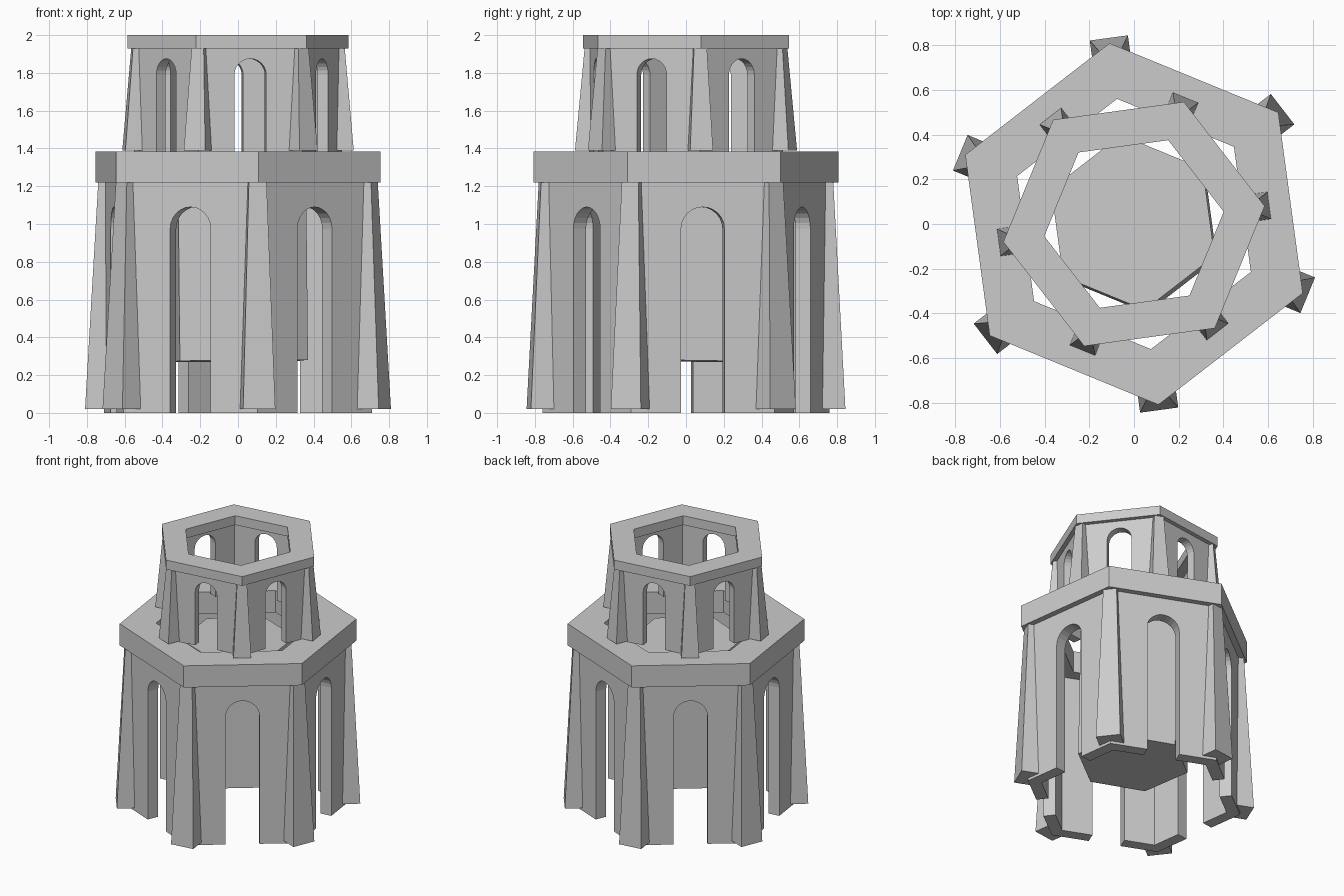
import bpy, bmesh
from math import sin, cos, pi, radians
from mathutils import Matrix

if "Cube" in bpy.data.objects:
    bpy.data.objects.remove(bpy.data.objects["Cube"])


def make(name, bm):
    bmesh.ops.remove_doubles(bm, verts=bm.verts, dist=1e-4)
    bmesh.ops.recalc_face_normals(bm, faces=bm.faces)
    mesh = bpy.data.meshes.new(name)
    bm.to_mesh(mesh)
    bm.free()
    ob = bpy.data.objects.new(name, mesh)
    bpy.context.collection.objects.link(ob)
    return ob


def bridge(bm, a, b, skip=()):
    n = len(a)
    for i in range(n):
        if i not in skip:
            j = (i + 1) % n
            bm.faces.new((a[i], a[j], b[j], b[i]))


def hexagon(bm, r, z, ang):
    return [bm.verts.new((r * cos(ang + k * pi / 3), r * sin(ang + k * pi / 3), z)) for k in range(6)]


# Flat hexagonal slab with a hexagonal hole
def cornice(name, r_out, r_in, z0, z1, ang):
    bm = bmesh.new()
    loops = [hexagon(bm, r, z, ang) for r, z in
             ((r_out, z0), (r_out, z1), (r_in, z1), (r_in, z0))]
    for i in range(4):
        bridge(bm, loops[i], loops[(i + 1) % 4])
    make(name, bm)


# Six mitred wall panels, each with an arch open at the bottom
def arcade(name, r, t, z0, z1, arch_w, arch_top, ang):
    bm = bmesh.new()
    apothem = r * cos(pi / 6)
    spring = arch_top - arch_w
    arc = [(-arch_w * cos(i * pi / 12), spring + arch_w * sin(i * pi / 12)) for i in range(13)]
    for k in range(6):
        rot = Matrix.Rotation(ang + pi / 6 + k * pi / 3, 3, 'Z')
        sides = []
        for a in (apothem, apothem - t):
            h = a * math_tan30
            outline = [(-h, z0), (-arch_w, z0)] + arc + [(arch_w, z0), (h, z0), (h, z1), (-h, z1)]
            sides.append([bm.verts.new(rot @ Vector3(a, u, z)) for u, z in outline])
        bm.faces.new(sides[0])
        bm.faces.new(sides[1])
        n = len(outline)
        bridge(bm, *sides, skip=(n - 1, n - 3))
    make(name, bm)


# Tapered corner buttresses: (outer radius, inner radius, half width) at foot and head
def buttresses(name, foot, head, z0, z1, ang):
    for k in range(6):
        bm = bmesh.new()
        rot = Matrix.Rotation(ang + k * pi / 3, 3, 'Z')
        ends = []
        for (ro, ri, h), z in ((foot, z0), (head, z1)):
            pts = [(ro, -h), (ro, h), (ri, h), (ri, -h)]
            ends.append([bm.verts.new(rot @ Vector3(x, y, z)) for x, y in pts])
        bridge(bm, *ends)
        for e in ends:
            bm.faces.new(e)
        make(f"{name}_{k + 1}", bm)


def Vector3(x, y, z):
    from mathutils import Vector
    return Vector((x, y, z))


math_tan30 = sin(pi / 6) / cos(pi / 6)
LOW, UP = radians(37.7), radians(7.8)

# Lower tier
arcade("lower_arcade", 0.767, 0.085, 0.0, 1.23, 0.116, 1.09, LOW)
buttresses("lower_buttress", (0.84, 0.70, 0.086), (0.78, 0.69, 0.047), 0.02, 1.23, LOW)
cornice("lower_cornice", 0.816, 0.565, 1.22, 1.385, LOW)

# Upper tier
arcade("upper_arcade", 0.555, 0.061, 1.385, 1.94, 0.085, 1.875, UP)
buttresses("upper_buttress", (0.61, 0.50, 0.061), (0.565, 0.49, 0.034), 1.39, 1.94, UP)
cornice("upper_cornice", 0.59, 0.405, 1.93, 2.0, UP)

# Suspended inner core, leaning very slightly
bm = bmesh.new()
low, high = hexagon(bm, 0.395, -0.49, LOW), hexagon(bm, 0.395, 0.49, LOW)
bridge(bm, low, high)
bm.faces.new(low)
bm.faces.new(high)
core = make("inner_core", bm)
core.location.z = 0.765
core.rotation_euler = (radians(-0.8), radians(-0.6), 0)
